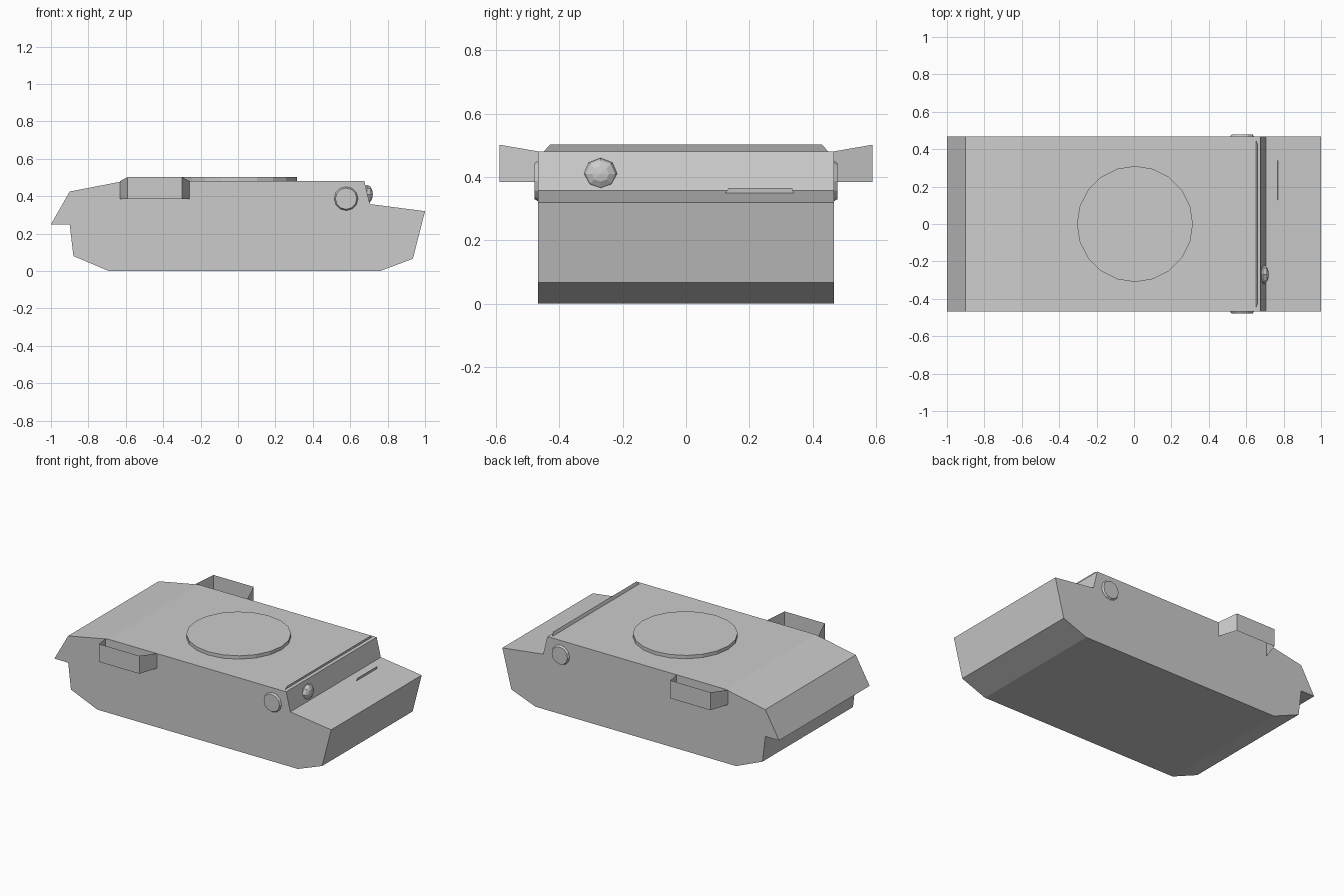
import bpy, bmesh
from math import pi
from mathutils import Matrix

if "Cube" in bpy.data.objects:
    bpy.data.objects.remove(bpy.data.objects["Cube"])

W = 0.467  # half width of the hull


def finish(name, bm, fix=True):
    if fix:
        bmesh.ops.recalc_face_normals(bm, faces=bm.faces)
    me = bpy.data.meshes.new(name)
    bm.to_mesh(me)
    bm.free()
    ob = bpy.data.objects.new(name, me)
    bpy.context.collection.objects.link(ob)
    return ob


def sheet(name, polys):
    bm = bmesh.new()
    for poly in polys:
        bm.faces.new([bm.verts.new(p) for p in poly])
    bmesh.ops.remove_doubles(bm, verts=bm.verts, dist=1e-5)
    return finish(name, bm)


def disc(name, n, r1, r2, depth, matrix):
    bm = bmesh.new()
    bmesh.ops.create_cone(bm, cap_ends=True, segments=n, radius1=r1,
                          radius2=r2, depth=depth, matrix=matrix)
    return finish(name, bm)


# Hull: side profile extruded across the width
profile = [(-1, .25), (-.9, .425), (-.61, .481), (.675, .481), (.705, .358),
           (1, .32), (.935, .066), (.76, 0), (-.69, 0), (-.88, .08), (-.9, .25)]
bm = bmesh.new()
face = bm.faces.new([bm.verts.new((x, -W, z)) for x, z in profile])
ext = bmesh.ops.extrude_face_region(bm, geom=[face])
bmesh.ops.translate(bm, vec=(0, 2 * W, 0),
                    verts=[v for v in ext['geom'] if isinstance(v, bmesh.types.BMVert)])
# the extruded source face remains as the near cap
finish("hull", bm)

# Turret ring
disc("turret_ring", 20, .31, .31, .03, Matrix.Translation((.005, 0, .488)))

for s, side in ((-1, "right"), (1, "left")):
    # Side bin: three upright walls, open above and below
    path = [(-.63, W, .481), (-.59, .59, .502), (-.30, .59, .502), (-.26, W, .481)]
    walls = [[(a[0], s * a[1], .385), (b[0], s * b[1], .385),
              (b[0], s * b[1], b[2]), (a[0], s * a[1], a[2])]
             for a, b in zip(path, path[1:])]
    sheet("side_bin_" + side, walls)
    # Round side cap
    disc("side_cap_" + side, 12, .065, .057, .014,
         Matrix.Translation((.578, s * (W + .005), .387))
         @ Matrix.Rotation(-s * pi / 2, 4, 'X'))

# Thin upright strips on the roof edge and the nose
sheet("roof_strip", [[(.651, -.45, .48), (.651, .45, .48),
                      (.659, .43, .502), (.659, -.43, .502)]])
sheet("nose_strip", [[(.768, .125, .35), (.768, .34, .35),
                      (.770, .335, .366), (.770, .135, .366)]])

# Flattened low-poly lamp on the front plate
bm = bmesh.new()
bmesh.ops.create_uvsphere(bm, u_segments=8, v_segments=6, radius=1,
                          matrix=Matrix.Translation((.69, -.27, .41))
                          @ Matrix.Diagonal((.031, .053, .05, 1))
                          @ Matrix.Rotation(pi / 2, 4, 'Y'))
finish("front_lamp", bm)
